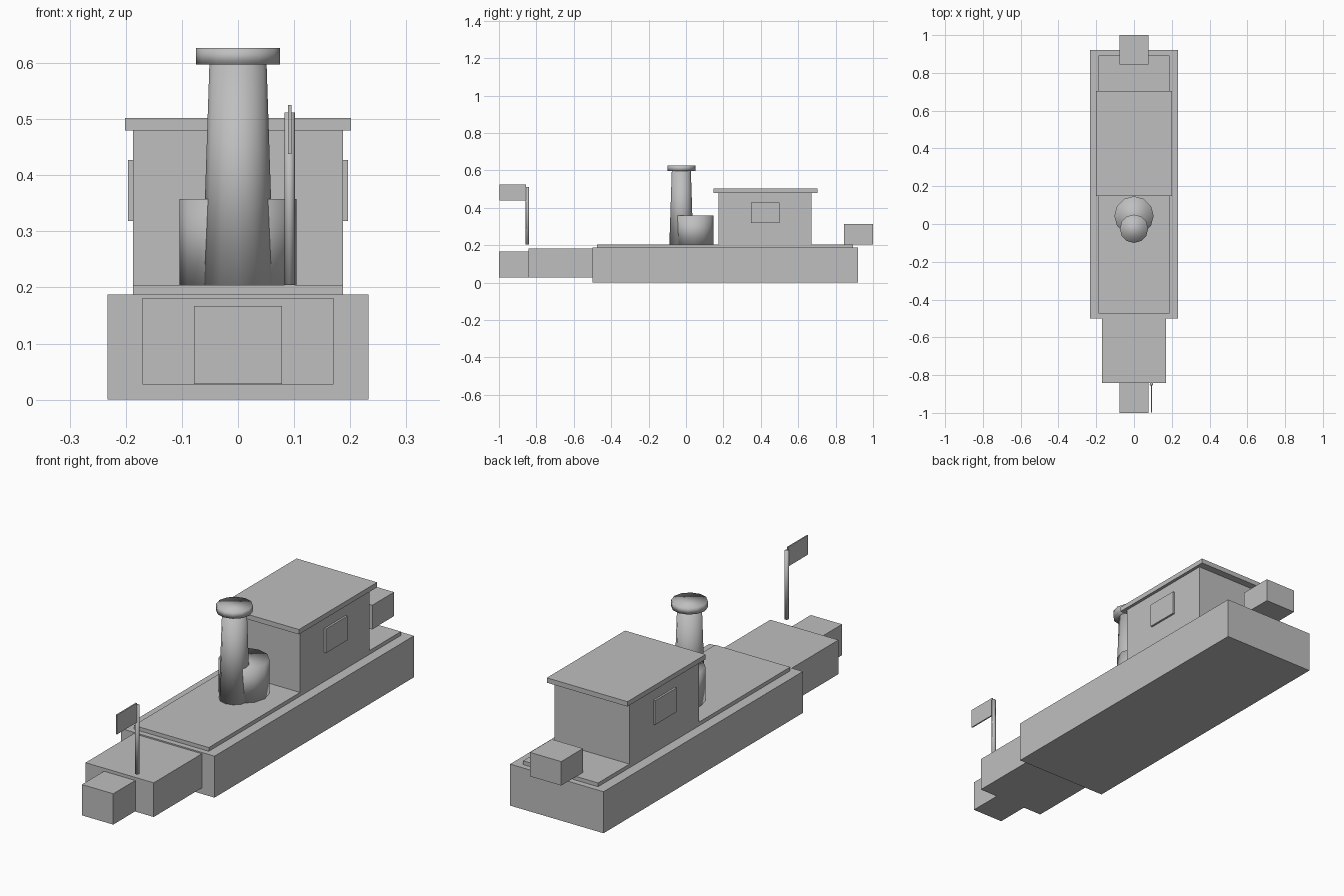
import bpy, bmesh
from mathutils import Matrix

if "Cube" in bpy.data.objects:
    bpy.data.objects.remove(bpy.data.objects["Cube"])

grey = bpy.data.materials.new("light grey")
grey.diffuse_color = (0.52, 0.52, 0.52, 1)
grey.use_nodes = True
grey.node_tree.nodes["Principled BSDF"].inputs["Base Color"].default_value = grey.diffuse_color


def finish(name, bm, smooth=False):
    mesh = bpy.data.meshes.new(name)
    for f in bm.faces:
        f.smooth = smooth
    bm.to_mesh(mesh)
    bm.free()
    mesh.materials.append(grey)
    ob = bpy.data.objects.new(name, mesh)
    bpy.context.collection.objects.link(ob)
    return ob


def box(name, x, y, z):
    """Box from (min, max) ranges on each axis."""
    bm = bmesh.new()
    bmesh.ops.create_cube(bm, size=1)
    for v in bm.verts:
        v.co = [(r[0] + r[1]) / 2 + c * (r[1] - r[0]) for r, c in zip((x, y, z), v.co)]
    return finish(name, bm)


def tube(name, x, y, z, r0, r1, sides=12):
    """Capped upright cylinder or cone between two heights."""
    bm = bmesh.new()
    bmesh.ops.create_cone(bm, cap_ends=True, segments=sides, radius1=r0, radius2=r1,
                          depth=z[1] - z[0],
                          matrix=Matrix.Translation((x, y, (z[0] + z[1]) / 2)))
    return finish(name, bm, smooth=True)


# stepped hull and deck
box("hull", (-0.233, 0.233), (-0.5, 0.92), (0, 0.187))
box("bow", (-0.17, 0.17), (-0.843, -0.5), (0.027, 0.181))
box("prow", (-0.078, 0.078), (-1, -0.843), (0.028, 0.167))
box("deck", (-0.187, 0.187), (-0.475, 0.893), (0.187, 0.204))

# cabin with roof and side windows
box("cabin", (-0.187, 0.187), (0.175, 0.67), (0.204, 0.48))
box("roof", (-0.201, 0.201), (0.147, 0.704), (0.48, 0.502))
for side, label in ((-1, "left"), (1, "right")):
    box(f"{label}_window", sorted((side * 0.187, side * 0.196)), (0.347, 0.5), (0.318, 0.427))

# stern box
box("stern_box", (-0.078, 0.078), (0.845, 1), (0.204, 0.312))

# boiler and funnel
tube("boiler", 0, 0.043, (0.204, 0.358), 0.104, 0.104)
tube("funnel", 0, -0.025, (0.204, 0.597), 0.064, 0.051)
tube("funnel_rim", 0, -0.025, (0.597, 0.627), 0.075, 0.075)

# flag on its pole
tube("flag_pole", 0.092, -0.848, (0.204, 0.512), 0.0095, 0.0095, 8)
box("flag", (0.089, 0.095), (-0.997, -0.855), (0.438, 0.525))
